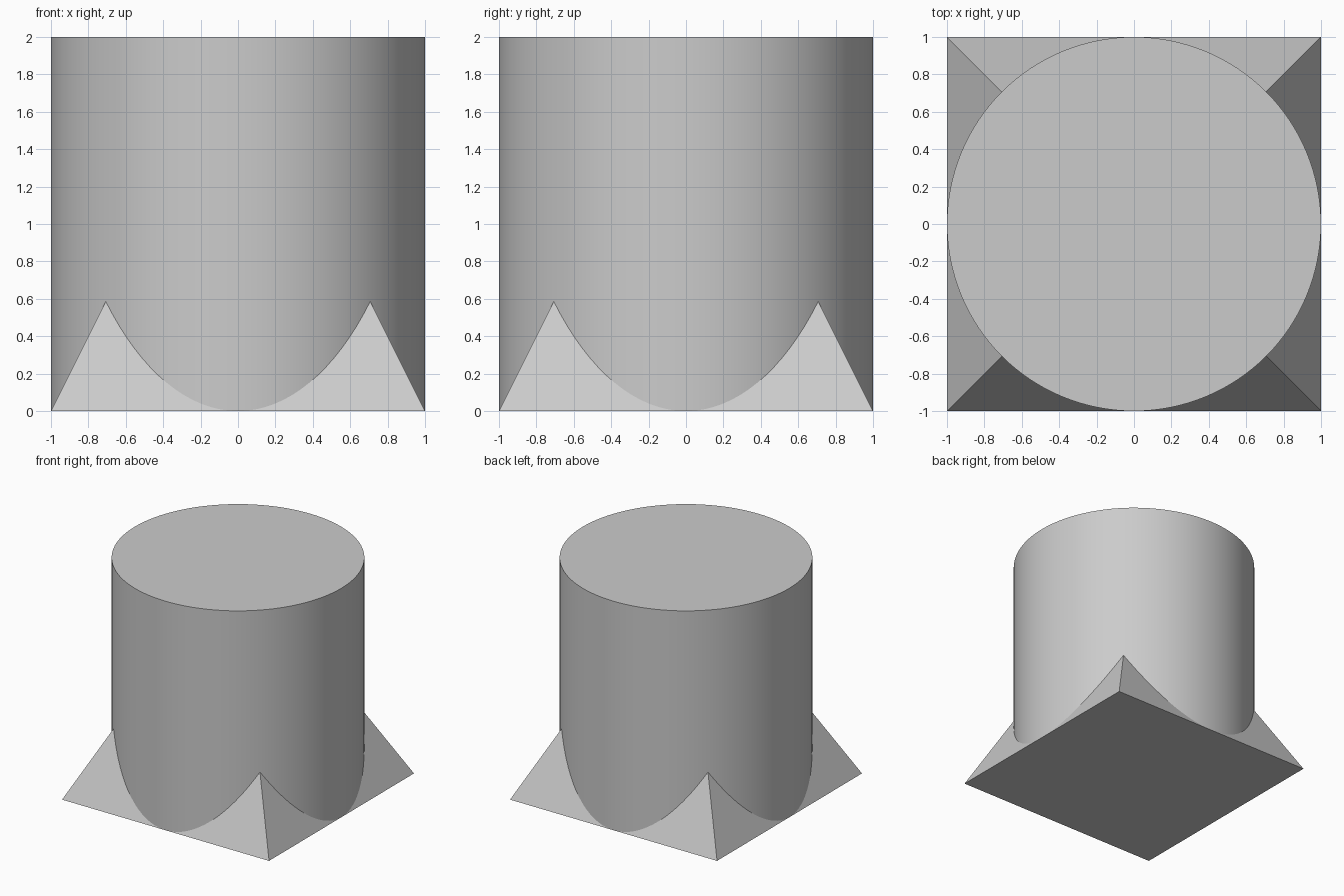
import bpy, bmesh, math
from mathutils import Matrix

cube = bpy.data.objects.get("Cube")
if cube:
    bpy.data.objects.remove(cube, do_unlink=True)

HEIGHT = 2.0
RADIUS = 1.0

# One plain grey for everything
grey = bpy.data.materials.new("plain_grey")
grey.use_nodes = True
colour = (0.6, 0.6, 0.6, 1.0)
grey.diffuse_color = colour
grey.node_tree.nodes["Principled BSDF"].inputs["Base Color"].default_value = colour


def add_cone(name, sides, bottom, top, turn=0.0, open_bottom=False):
    """Upright cone or cylinder standing on z = 0."""
    bm = bmesh.new()
    place = Matrix.Translation((0, 0, HEIGHT / 2)) @ Matrix.Rotation(turn, 4, "Z")
    bmesh.ops.create_cone(bm, cap_ends=True, segments=sides, radius1=bottom,
                          radius2=top, depth=HEIGHT, matrix=place)
    bmesh.ops.remove_doubles(bm, verts=bm.verts, dist=1e-5)
    bmesh.ops.recalc_face_normals(bm, faces=bm.faces)
    if open_bottom:
        base = [f for f in bm.faces if f.normal.z < -0.9]
        bmesh.ops.delete(bm, geom=base, context="FACES_ONLY")
    mesh = bpy.data.meshes.new(name)
    bm.to_mesh(mesh)
    bm.free()
    mesh.materials.append(grey)
    obj = bpy.data.objects.new(name, mesh)
    bpy.context.collection.objects.link(obj)
    return obj


# Square pyramid whose corners poke out around the column's foot
add_cone("square_pyramid", 4, RADIUS * math.sqrt(2), 0.0, turn=math.pi / 4)

# Round column; its underside is covered by the pyramid's base
column = add_cone("round_column", 128, RADIUS, RADIUS, open_bottom=True)
bpy.ops.object.select_all(action="DESELECT")
column.select_set(True)
bpy.context.view_layer.objects.active = column
bpy.ops.object.shade_smooth_by_angle(angle=math.radians(30))
